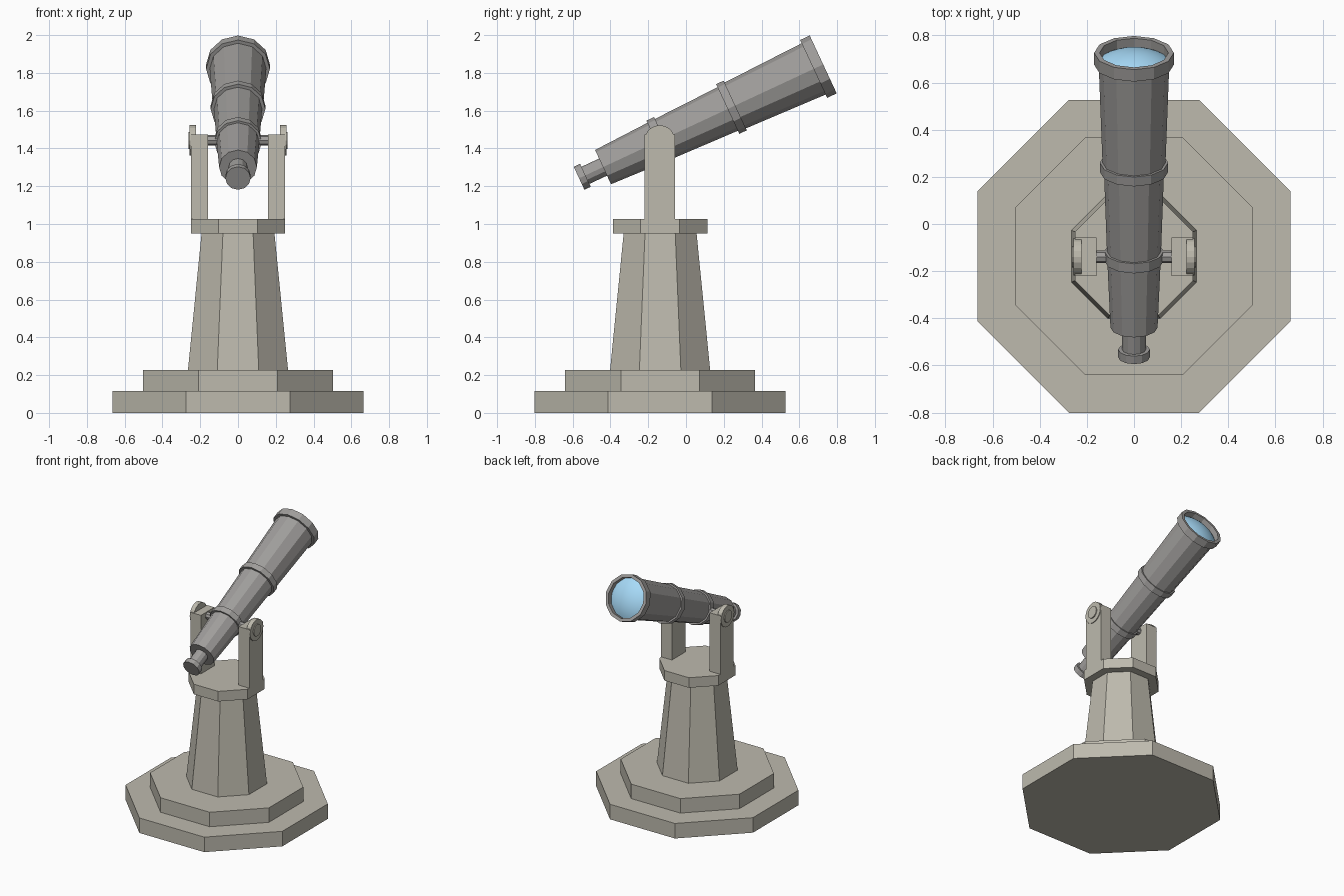
import bpy, bmesh, math
from mathutils import Matrix

if "Cube" in bpy.data.objects:
    bpy.data.objects.remove(bpy.data.objects["Cube"])

CY = -0.137                     # centre of the stand in y
TILT = math.radians(25)
OCT = 1 / math.cos(math.pi / 8)  # apothem to corner radius


def material(name, *rgb):
    m = bpy.data.materials.new(name)
    m.diffuse_color = (*rgb, 1)
    m.use_nodes = True
    m.node_tree.nodes["Principled BSDF"].inputs["Base Color"].default_value = m.diffuse_color
    return m


STONE = material("stone", 0.51, 0.49, 0.42)
METAL = material("dark_metal", 0.35, 0.34, 0.33)
GLASS = material("blue_glass", 0.39, 0.71, 0.95)


def add_object(name, bm, mat, matrix):
    me = bpy.data.meshes.new(name)
    bm.to_mesh(me)
    bm.free()
    me.materials.append(mat)
    ob = bpy.data.objects.new(name, me)
    ob.matrix_world = matrix
    bpy.context.collection.objects.link(ob)


def lathe(name, profile, sides, matrix, mat, phase=0.0, smooth=False):
    """Revolve (radius, height) points about local z; radius 0 closes to a point."""
    bm = bmesh.new()
    rings = []
    for r, h in profile:
        angles = [phase + 2 * math.pi * i / sides for i in range(sides if r else 1)]
        rings.append([bm.verts.new((r * math.cos(a), r * math.sin(a), h)) for a in angles])
    for a, b in zip(rings, rings[1:]):
        for i in range(sides):
            j = (i + 1) % sides
            if len(b) == 1:
                bm.faces.new((a[i], a[j], b[0]))
            else:
                bm.faces.new((a[i], a[j], b[j], b[i]))
    for ring in (rings[0], rings[-1]):
        if len(ring) > 1:
            bm.faces.new(ring)
    bmesh.ops.recalc_face_normals(bm, faces=bm.faces)
    for f in bm.faces:
        f.smooth = smooth and len(f.verts) < 5
    add_object(name, bm, mat, matrix)


def octagon(name, a0, a1, z0, z1):
    lathe(name, [(a0 * OCT, z0), (a1 * OCT, z1)], 8,
          Matrix.Translation((0, CY, 0)), STONE, math.pi / 8)


def box(name, centre, size):
    bm = bmesh.new()
    bmesh.ops.create_cube(bm, size=1)
    bmesh.ops.scale(bm, vec=size, verts=bm.verts)
    add_object(name, bm, STONE, Matrix.Translation(centre))


# Stepped base, tapered pedestal and its cap
octagon("base_lower_step", 0.664, 0.664, 0, 0.115)
octagon("base_upper_step", 0.503, 0.503, 0.115, 0.226)
octagon("pedestal", 0.265, 0.193, 0.226, 0.95)
octagon("pedestal_cap", 0.25, 0.25, 0.95, 1.027)

# Fork arms with pivot discs, bosses and axle stubs
for side, s in (("left", -1), ("right", 1)):
    box(f"{side}_fork_arm", (s * 0.205, -0.139, 1.25), (0.09, 0.163, 0.45))
    pivot = Matrix.Translation((0, -0.139, 1.443)) @ Matrix.Rotation(s * math.pi / 2, 4, 'Y')
    lathe(f"{side}_pivot_disc", [(0.08, 0.222), (0.08, 0.256)], 20, pivot, STONE)
    lathe(f"{side}_pivot_boss", [(0.045, 0.25), (0.045, 0.263)], 12, pivot, STONE)
    lathe(f"{side}_axle", [(0.027, 0.07), (0.027, 0.18)], 8, pivot, METAL)

# Telescope frame: local z runs from the eyepiece to the lens
scope = (Matrix.Translation((0, -0.566, 1.242))
         @ Matrix.Rotation(-(math.pi / 2 - TILT), 4, 'X'))
parts = {
    "eyepiece_flange": [(0.067, 0), (0.067, 0.037)],
    "eyepiece_neck": [(0.05, 0.037), (0.05, 0.15)],
    "rear_tube": [(0.10, 0.14), (0.114, 0.47)],
    "middle_tube": [(0.114, 0.47), (0.128, 0.89)],
    "front_tube": [(0.133, 0.89), (0.15, 1.375)],
    "rear_band": [(0.126, 0.452), (0.126, 0.497)],
    "front_band": [(0.145, 0.868), (0.145, 0.912)],
    "lens_rim": [(0.169, 1.37), (0.169, 1.426), (0.146, 1.426), (0.146, 1.38)],
}
for name, profile in parts.items():
    lathe(name, profile, 12, scope, METAL)

# Domed blue lens: a shallow spherical cap
R, EDGE, RISE = 0.146, 1.384, 0.042
ball = (R * R + RISE * RISE) / (2 * RISE)
half = math.asin(R / ball)
dome = [(ball * math.sin(half * k / 8), EDGE + RISE - ball + ball * math.cos(half * k / 8))
        for k in range(8, -1, -1)]
lathe("lens", dome, 32, scope, GLASS, smooth=True)
